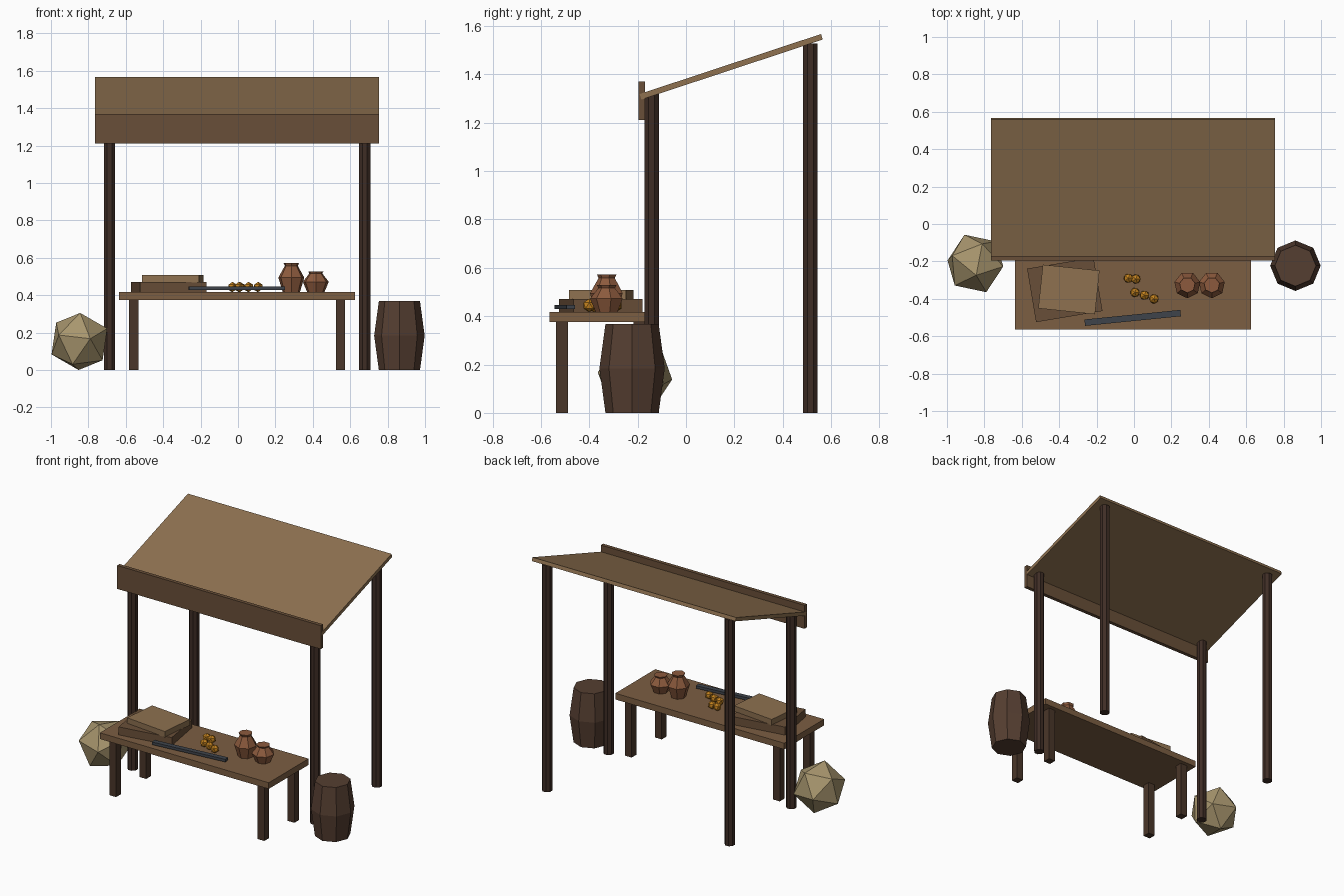
import bpy, bmesh, math
from mathutils import Matrix, Vector

if "Cube" in bpy.data.objects:
    bpy.data.objects.remove(bpy.data.objects["Cube"])

CX = -0.005  # the stall's own middle line


def material(name, code):
    rgb = [int(code[i:i + 2], 16) / 255 for i in (0, 2, 4)]
    m = bpy.data.materials.new(name)
    m.diffuse_color = [((c + 0.055) / 1.055) ** 2.4 for c in rgb] + [1]
    m.use_nodes = True
    m.node_tree.nodes["Principled BSDF"].inputs["Base Color"].default_value = m.diffuse_color
    return m


ROOF = material("roof_wood", "8e7150")
TRIM = material("trim_wood", "694f38")
POST = material("post_wood", "3f2d25")
LEG = material("leg_wood", "4a3629")
TOP = material("table_wood", "7c5e42")
BARREL = material("barrel_wood", "553e31")
SACK = material("sackcloth", "a8966e")
CLAY = material("clay", "8c5a3d")
FRUIT = material("fruit_skin", "c4821e")
IRON = material("iron", "3f444b")


def finish(name, bm, mat, matrix):
    bmesh.ops.transform(bm, matrix=matrix, verts=bm.verts)
    bmesh.ops.recalc_face_normals(bm, faces=bm.faces)
    mesh = bpy.data.meshes.new(name)
    bm.to_mesh(mesh)
    bm.free()
    mesh.materials.append(mat)
    ob = bpy.data.objects.new(name, mesh)
    bpy.context.collection.objects.link(ob)
    return ob


def box(name, centre, size, mat, angle=0, axis='Z'):
    bm = bmesh.new()
    bmesh.ops.create_cube(bm, size=1)
    bmesh.ops.scale(bm, vec=size, verts=bm.verts)
    return finish(name, bm, mat, Matrix.Translation(centre) @ Matrix.Rotation(math.radians(angle), 4, axis))


def turned(name, base, profile, sides, mat, turn=0):
    """Low-poly turned solid from (radius, height) points, capped at both ends."""
    bm = bmesh.new()
    rings = []
    for r, z in profile:
        angles = [math.radians(turn) + math.tau * i / sides for i in range(sides)]
        rings.append([bm.verts.new((r * math.cos(a), r * math.sin(a), z)) for a in angles])
    for low, high in zip(rings, rings[1:]):
        for i in range(sides):
            j = (i + 1) % sides
            bm.faces.new((low[i], low[j], high[j], high[i]))
    bm.faces.new(rings[0][::-1])
    bm.faces.new(rings[-1])
    return finish(name, bm, mat, Matrix.Translation(base))


def ball(name, centre, radius, mat, rotation=Matrix()):
    bm = bmesh.new()
    bmesh.ops.create_icosphere(bm, subdivisions=1, radius=radius)
    return finish(name, bm, mat, Matrix.Translation(centre) @ rotation)


# Sloping roof and the board along its front edge
box("roof", (CX, 0.187, 1.431), (1.52, 0.79, 0.024), ROOF, 18.3, 'X')
box("roof_front_board", (CX, -0.183, 1.291), (1.52, 0.025, 0.158), TRIM)

# Posts and table legs, mirrored left and right
for side, s in (("left", -1), ("right", 1)):
    for end, y, h in (("front", -0.142, 1.318), ("back", 0.514, 1.527)):
        turned(f"{end}_{side}_post", (CX + s * 0.682, y, 0), [(0.033, 0), (0.033, h)], 8, POST, 22.5)
    for end, y in (("front", -0.513), ("back", -0.192)):
        box(f"{end}_{side}_table_leg", (CX + s * 0.553, y, 0.188), (0.05, 0.05, 0.376), LEG)

# Table top
box("table_top", (CX, -0.3525, 0.396), (1.26, 0.425, 0.042), TOP)

# Barrel on the right
turned("barrel", (0.863, -0.223, 0), [(0.11, 0), (0.135, 0.184), (0.11, 0.368)], 8, BARREL)

# Tilted round sack on the left
n = Vector((0.903, -0.097, 0.419)).normalized()
u = Vector((-0.423, -0.378, 0.823))
u = (u - n * u.dot(n)).normalized()
tilt = Matrix((u, n.cross(u), n)).transposed().to_4x4()
ball("sack", (-0.848, -0.211, 0.153), 0.165, SACK, tilt)

# Two stacked bundles
box("lower_bundle", (-0.37, -0.352, 0.4435), (0.36, 0.29, 0.055), TRIM, 9.5)
box("upper_bundle", (-0.348, -0.35, 0.488), (0.305, 0.235, 0.04), ROOF, -6)

# Iron bar
box("iron_bar", (-0.007, -0.502, 0.438), (0.515, 0.034, 0.018), IRON, 5.7)

# Fruit
spots = [(-0.03, -0.29), (0.01, -0.294), (0.005, -0.366), (0.056, -0.381), (0.107, -0.4)]
for i, (x, y) in enumerate(spots):
    ball(f"fruit_{i + 1}", (x, y, 0.444), 0.028, FRUIT)

# Clay pots share one profile
pot = [(0.66, 0), (1, 0.5), (0.5, 0.9), (0.6, 1)]
for name, x, h in (("tall_pot", 0.285, 0.157), ("short_pot", 0.416, 0.112)):
    turned(name, (x, -0.326, 0.416), [(r * 0.071, z * h) for r, z in pot], 7, CLAY, -90)
